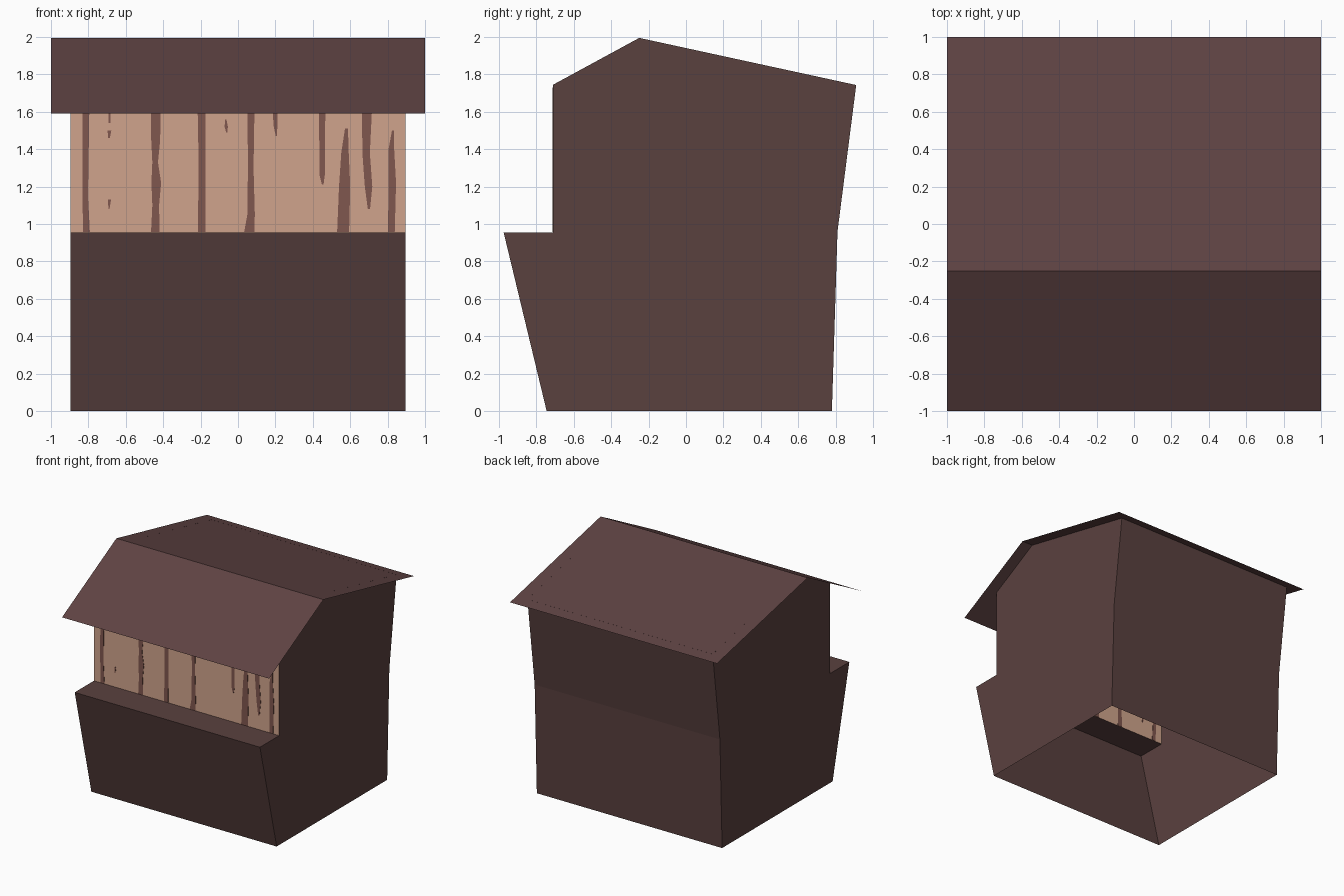
import bpy
import bmesh

# Remove the default cube only
cube = bpy.data.objects.get("Cube")
if cube:
    bpy.data.objects.remove(cube, do_unlink=True)


def make_material(name, srgb):
    colour = [((c / 255 + 0.055) / 1.055) ** 2.4 for c in srgb] + [1.0]
    mat = bpy.data.materials.new(name)
    mat.use_nodes = True
    mat.diffuse_color = colour
    shader = mat.node_tree.nodes["Principled BSDF"]
    shader.inputs["Base Color"].default_value = colour
    shader.inputs["Roughness"].default_value = 0.9
    return mat


dark_wood = make_material("dark wood", (90, 65, 63))
roof_wood = make_material("roof wood", (95, 67, 67))
pale_wood = make_material("pale wood", (208, 164, 140))
grain_wood = make_material("grain brown", (128, 87, 78))


def finish(name, bm, mat, fix_normals=True):
    if fix_normals:
        bmesh.ops.recalc_face_normals(bm, faces=bm.faces)
    mesh = bpy.data.meshes.new(name)
    bm.to_mesh(mesh)
    bm.free()
    mesh.materials.append(mat)
    obj = bpy.data.objects.new(name, mesh)
    bpy.context.collection.objects.link(obj)
    return obj


def sheet(name, path, half_width, mat):
    """Sweep a (y, z) path across x as a thin open sheet."""
    bm = bmesh.new()
    rows = [[bm.verts.new((s * half_width, y, z)) for s in (-1, 1)] for y, z in path]
    for a, b in zip(rows, rows[1:]):
        bm.faces.new((a[0], a[1], b[1], b[0]))
    return finish(name, bm, mat, False)


# Key profile points, as (y, z)
WIDTH = 0.895
front_foot, shelf_edge = (-0.745, 0), (-0.975, 0.955)
shelf_back, front_top = (-0.71, 0.955), (-0.71, 1.745)
ridge, back_top = (-0.25, 1.995), (0.91, 1.743)
back_bend, back_foot = (0.81, 0.96), (0.78, 0)

# Open-bottomed body: counter front with shelf, back wall, two side walls
sheet("counter_front", [front_foot, shelf_edge, shelf_back], WIDTH, dark_wood)
sheet("back_wall", [back_top, back_bend, back_foot], WIDTH, dark_wood)
outline = [front_foot, shelf_edge, shelf_back, front_top,
           ridge, back_top, back_bend, back_foot]
for side, name in ((-1, "right_wall"), (1, "left_wall")):
    bm = bmesh.new()
    # Split at counter height so each wall keeps simple flat faces
    verts = [bm.verts.new((side * WIDTH, y, z)) for y, z in outline]
    lower = [verts[i] for i in (0, 1, 2, 6, 7)]
    upper = verts[2:7]
    for loop in (lower, upper):
        bm.faces.new(loop if side < 0 else loop[::-1])
    bmesh.ops.recalc_face_normals(bm, faces=bm.faces)
    for f in bm.faces:
        f.normal_update()
        if f.normal.x * side < 0:
            f.normal_flip()
    finish(name, bm, dark_wood, False)

# Overhanging thin roof
sheet("roof", [(-1, 1.592), ridge, (1, 1.723)], 1, roof_wood)

# Pale boarded panel above the shelf
sheet("front_panel", [shelf_back, front_top], WIDTH, pale_wood)


def grain(name, rows):
    """Thin plate through the panel; rows are (z, centre x, half width)."""
    bm = bmesh.new()
    outline = [(x - w, z) for z, x, w in rows] + [(x + w, z) for z, x, w in reversed(rows)]
    face = bm.faces.new([bm.verts.new((x, -0.713, z)) for x, z in outline])
    out = bmesh.ops.extrude_face_region(bm, geom=[face])["geom"]
    moved = [v for v in out if isinstance(v, bmesh.types.BMVert)]
    bmesh.ops.translate(bm, verts=moved, vec=(0, 0.006, 0))
    finish(name, bm, grain_wood)


LOW, TOP = 0.957, 1.73
streaks = [
    [(LOW, -0.81, 0.018), (1.15, -0.817, 0.015), (TOP, -0.812, 0.019)],
    [(1.08, -0.69, 0.003), (1.13, -0.687, 0.008)],
    [(1.46, -0.69, 0.005), (1.5, -0.687, 0.01)],
    [(1.54, -0.687, 0.004), (TOP, -0.687, 0.012)],
    [(LOW, -0.442, 0.023), (1.1, -0.44, 0.018), (1.22, -0.437, 0.026),
     (1.33, -0.443, 0.015), (1.45, -0.44, 0.024), (TOP, -0.44, 0.027)],
    [(LOW, -0.195, 0.02), (1.3, -0.192, 0.018), (TOP, -0.195, 0.023)],
    [(1.49, -0.06, 0.003), (1.52, -0.063, 0.009), (1.56, -0.065, 0.003)],
    [(LOW, 0.06, 0.027), (1.05, 0.07, 0.02), (1.3, 0.068, 0.015), (TOP, 0.07, 0.02)],
    [(1.47, 0.205, 0.003), (1.53, 0.2, 0.011), (TOP, 0.2, 0.015)],
    [(1.21, 0.453, 0.004), (1.26, 0.45, 0.014), (TOP, 0.45, 0.018)],
    [(LOW, 0.562, 0.032), (1.2, 0.57, 0.03), (1.38, 0.572, 0.02), (1.51, 0.58, 0.008)],
    [(1.08, 0.7, 0.006), (1.2, 0.698, 0.02), (1.38, 0.685, 0.02), (TOP, 0.692, 0.03)],
    [(LOW, 0.82, 0.018), (1.22, 0.825, 0.02), (1.4, 0.82, 0.015), (1.5, 0.828, 0.005)],
]
for number, rows in enumerate(streaks, 1):
    grain(f"grain_streak_{number}", rows)
